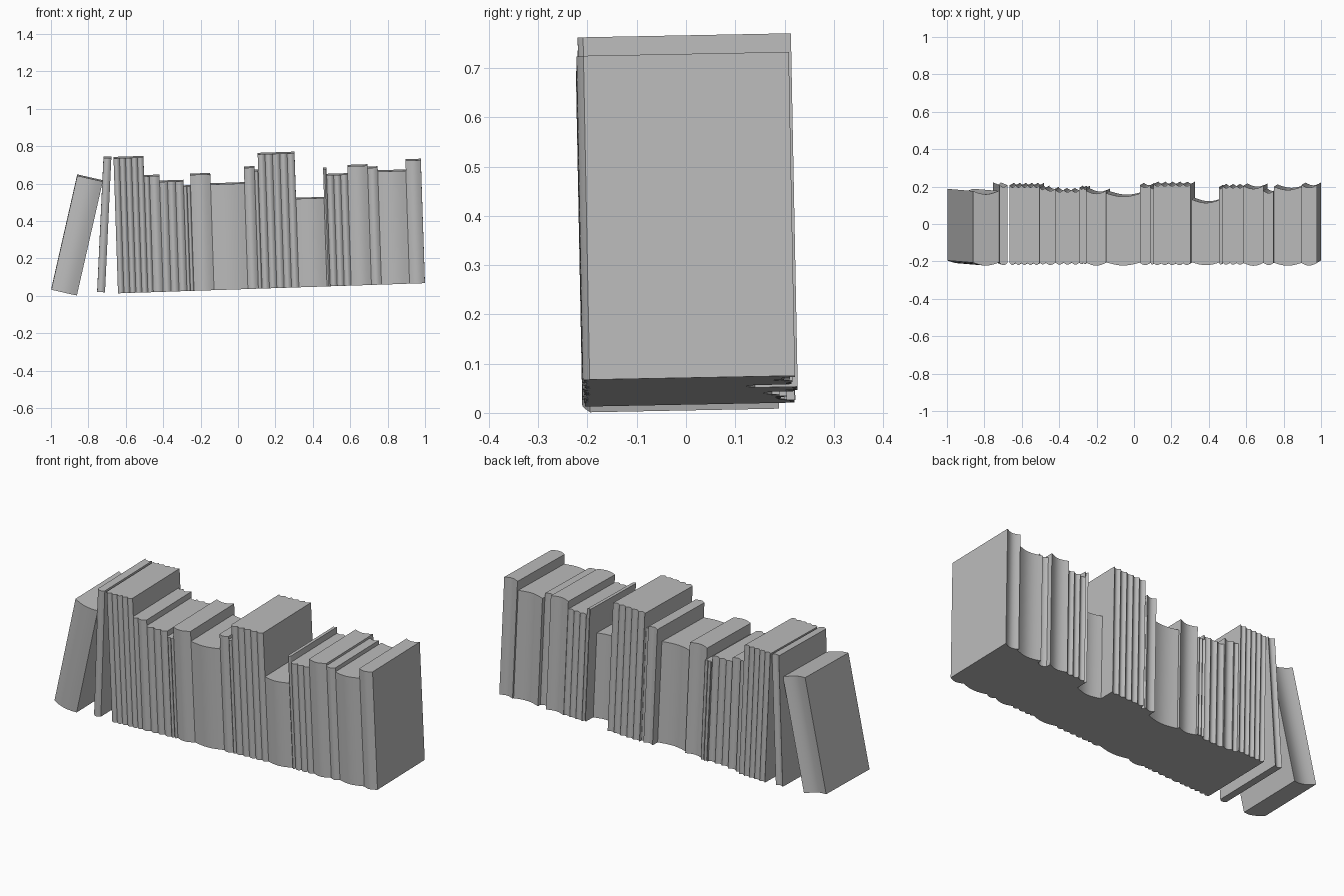
import bpy
import bmesh
import math
from mathutils import Matrix, Vector

cube = bpy.data.objects.get("Cube")
if cube:
    bpy.data.objects.remove(cube, do_unlink=True)

grey = bpy.data.materials.new("plain grey")
grey.use_nodes = True
tone = (0.5, 0.5, 0.5, 1)
grey.diffuse_color = tone
grey.node_tree.nodes["Principled BSDF"].inputs["Base Color"].default_value = tone

FRONT = -0.195
ARC_STEPS = 8


def book(name, width, height, back, matrix):
    """Upright block with a rounded spine and a hollow fore-edge."""
    bulge = min(0.016, 0.008 + width * 0.08)
    hollow = min(0.018, 0.008 + width * 0.08)
    outline = []
    for i in range(ARC_STEPS + 1):
        t = i / ARC_STEPS
        outline.append((t * width, FRONT - bulge * math.sin(math.pi * t)))
    for i in range(ARC_STEPS + 1):
        t = 1 - i / ARC_STEPS
        outline.append((t * width, back - hollow * math.sin(math.pi * t)))

    bm = bmesh.new()
    base = bm.faces.new([bm.verts.new((x, y, 0)) for x, y in outline])
    top = bmesh.ops.extrude_face_region(bm, geom=[base])
    verts = [g for g in top["geom"] if isinstance(g, bmesh.types.BMVert)]
    bmesh.ops.translate(bm, verts=verts, vec=(0, 0, height))
    bmesh.ops.recalc_face_normals(bm, faces=bm.faces)
    for f in bm.faces:
        f.smooth = len(f.verts) == 4
    mesh = bpy.data.meshes.new(name)
    bm.to_mesh(mesh)
    bm.free()
    mesh.set_sharp_from_angle(angle=math.radians(35))
    mesh.materials.append(grey)
    obj = bpy.data.objects.new(name, mesh)
    obj.matrix_world = matrix
    bpy.context.collection.objects.link(obj)


def placed(x, z, lean):
    """Bottom left corner of a book, its sideways lean, and the shared backward tilt."""
    return (Matrix.Translation((x, 0, z))
            @ Matrix.Rotation(math.radians(1.1), 4, "X")
            @ Matrix.Rotation(math.radians(lean), 4, "Y"))


# Two books leaning against the row
book("leaning_thick_book", 0.14, 0.625, 0.188, placed(-0.998, 0.036, 12.8))
book("leaning_thin_book", 0.042, 0.718, 0.222, placed(-0.753, 0.024, 2.7))

# Upright row: name, count, thickness, height, back edge
ROW = [
    ("tall_set", 5, 0.032, 0.722, 0.22),
    ("thin_book", 1, 0.029, 0.62, 0.205),
    ("medium_book", 1, 0.053, 0.62, 0.2),
    ("small_set", 3, 0.0423, 0.588, 0.193),
    ("slim_pair", 2, 0.019, 0.558, 0.205),
    ("raised_book", 1, 0.107, 0.62, 0.19),
    ("wide_book", 1, 0.181, 0.565, 0.175),
    ("upright_book", 1, 0.056, 0.648, 0.22),
    ("narrow_book", 1, 0.02, 0.63, 0.21),
    ("tallest_set", 5, 0.0394, 0.718, 0.227),
    ("short_book", 1, 0.15, 0.473, 0.14),
    ("slim_book", 1, 0.018, 0.628, 0.21),
    ("trio_set", 3, 0.0373, 0.594, 0.215),
    ("broad_book", 1, 0.108, 0.638, 0.217),
    ("inset_book", 1, 0.054, 0.626, 0.19),
    ("heavy_book", 1, 0.15, 0.604, 0.212),
    ("end_book", 1, 0.082, 0.658, 0.222),
]

row_frame = placed(0, 0.038, -1.9)
x = -0.642
for name, count, width, height, back in ROW:
    for i in range(count):
        label = name if count == 1 else f"{name}_{i + 1}"
        book(label, width, height, back, row_frame @ Matrix.Translation(Vector((x, 0, 0))))
        x += width
